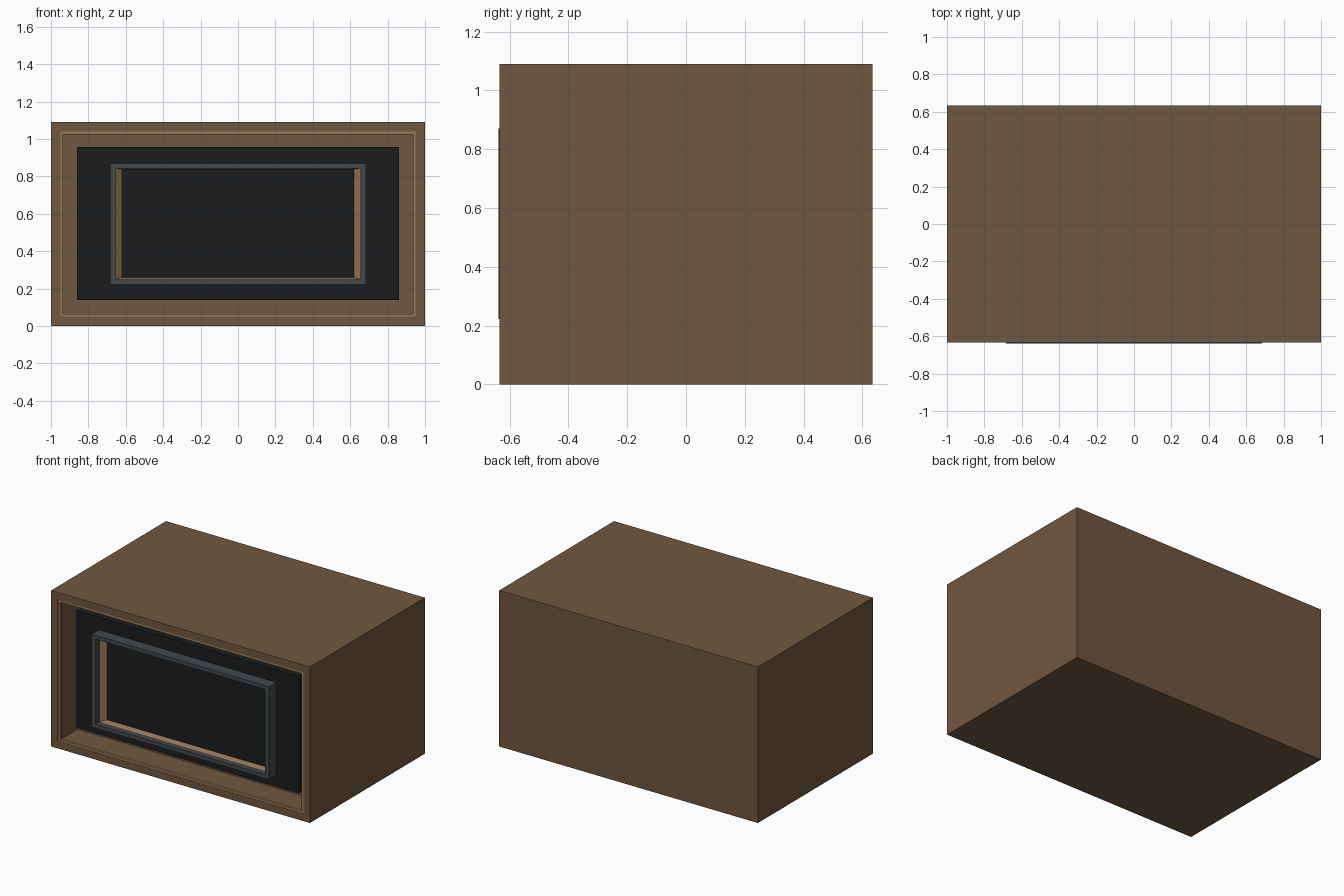
import bpy, bmesh

if "Cube" in bpy.data.objects:
    bpy.data.objects.remove(bpy.data.objects["Cube"])

FRONT = -0.634


def material(name, rgb):
    m = bpy.data.materials.new(name)
    m.diffuse_color = (*rgb, 1)
    m.use_nodes = True
    m.node_tree.nodes["Principled BSDF"].inputs["Base Color"].default_value = m.diffuse_color
    return m


wood = material("wood", (0.16, 0.095, 0.05))
light_wood = material("light_wood", (0.33, 0.19, 0.09))
black = material("black", (0.010, 0.012, 0.013))
grey = material("dark_grey", (0.055, 0.065, 0.07))


def nested(name, mat, rings, cap_first=False, cap_last=False, close=False):
    """Bridge rectangles (half width, bottom, top, y) into one surface."""
    bm = bmesh.new()
    loops = [[bm.verts.new((x, y, z)) for x, z in
              ((-w, lo), (w, lo), (w, hi), (-w, hi))] for w, lo, hi, y in rings]
    pairs = list(zip(loops, loops[1:]))
    if close:
        pairs.append((loops[-1], loops[0]))
    for a, b in pairs:
        for i in range(4):
            j = (i + 1) % 4
            bm.faces.new((a[i], a[j], b[j], b[i]))
    if cap_first:
        bm.faces.new(loops[0])
    if cap_last:
        bm.faces.new(loops[-1])
    bmesh.ops.recalc_face_normals(bm, faces=bm.faces)
    me = bpy.data.meshes.new(name)
    bm.to_mesh(me)
    bm.free()
    me.materials.append(mat)
    ob = bpy.data.objects.new(name, me)
    bpy.context.collection.objects.link(ob)
    return ob


def frame(name, mat, outer, inner, y0, y1):
    """Rectangular frame with a square section."""
    return nested(name, mat, [(*outer, y0), (*outer, y1), (*inner, y1), (*inner, y0)], close=True)


# cabinet shell with a recess in the front
nested("cabinet", wood, [(1, 0, 1.09, 0.634), (1, 0, 1.09, FRONT),
                         (0.95, 0.05, 1.04, FRONT), (0.95, 0.05, 1.04, FRONT + 0.22)],
       cap_first=True, cap_last=True)

# light bead around the opening
frame("opening_trim", light_wood, (0.95, 0.05, 1.04), (0.935, 0.065, 1.025),
      FRONT + 0.002, FRONT + 0.02)

# dark panel inside the recess
P = FRONT + 0.077
nested("front_panel", black, [(0.86, 0.14, 0.957, P), (0.86, 0.14, 0.957, FRONT + 0.22)],
       cap_first=True, cap_last=True)

# raised grey frame on the panel
frame("window_frame", grey, (0.685, 0.222, 0.87), (0.655, 0.249, 0.843), FRONT - 0.004, P)

# tapered wooden liner inside the frame
nested("window_liner", light_wood, [(0.655, 0.249, 0.843, FRONT + 0.04), (0.62, 0.259, 0.838, P - 0.002),
                                    (0.655, 0.249, 0.843, P - 0.001)], close=True)
